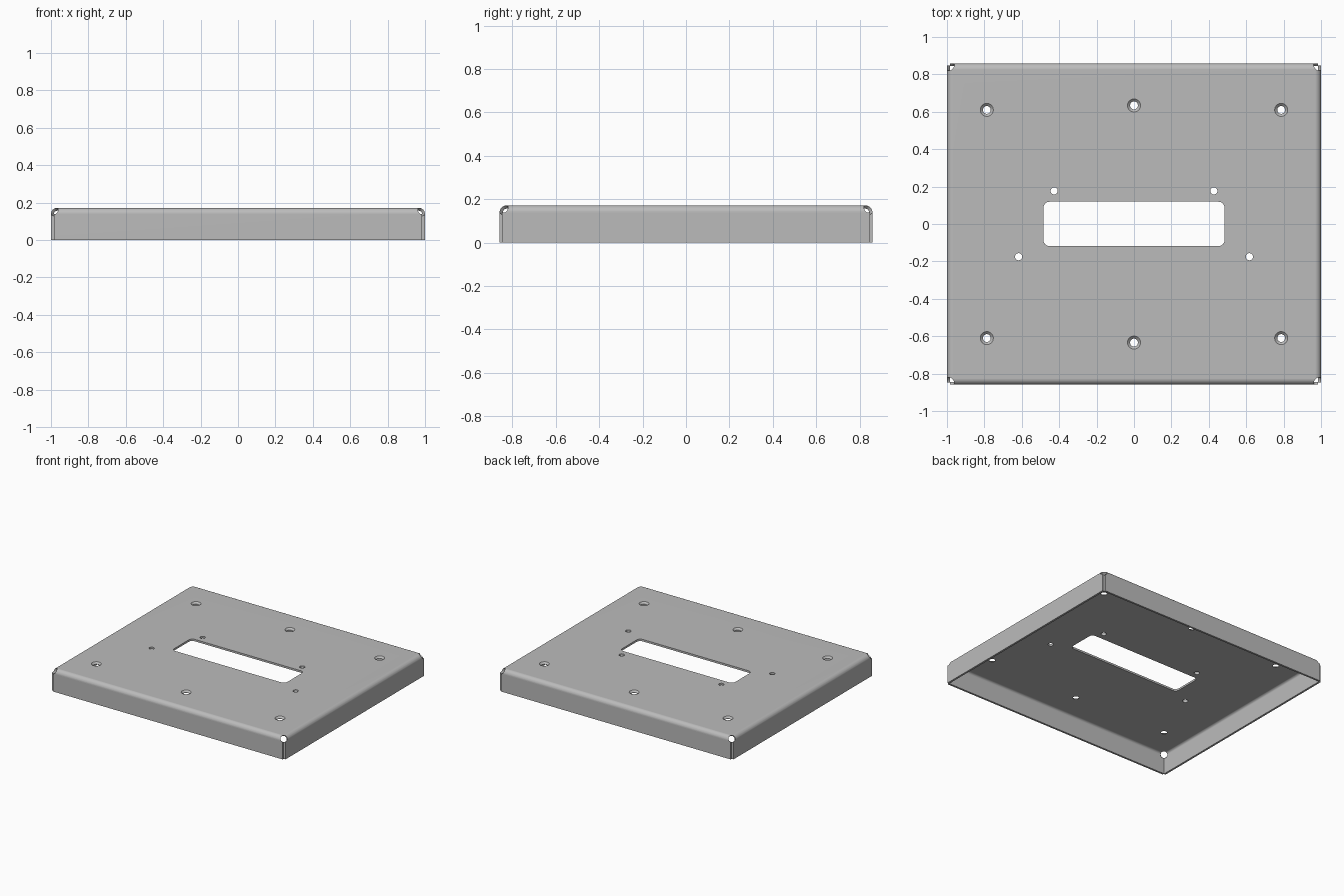
import bpy, bmesh
from math import sin, cos, pi
from mathutils import Vector, Matrix

if "Cube" in bpy.data.objects:
    bpy.data.objects.remove(bpy.data.objects["Cube"])

W, D, H = 1.0, 0.859, 0.172      # half width, half depth, height
T, R = 0.015, 0.033              # sheet thickness, outer bend radius
GAP, STEPS = 0.002, 8


def new_object(name, bm):
    me = bpy.data.meshes.new(name)
    bm.to_mesh(me)
    bm.free()
    ob = bpy.data.objects.new(name, me)
    bpy.context.collection.objects.link(ob)
    return ob


def sheet():
    """Flat plate with four bent-down flanges, outer skin only."""
    bm = bmesh.new()
    px, py = W - R, D - R
    c = [bm.verts.new((x, y, H)) for x, y in ((-px, -py), (px, -py), (px, py), (-px, py))]
    bm.faces.new(c)
    # outward direction, bend start, half width, setback of the flange ends
    sides = [(Vector((0, -1, 0)), py, px, 0.017), (Vector((1, 0, 0)), px, py, 0.012),
             (Vector((0, 1, 0)), py, px, 0.017), (Vector((-1, 0, 0)), px, py, 0.012)]
    for i, (out, reach, half, setback) in enumerate(sides):
        along = Vector((-out.y, out.x, 0))
        a, b = c[i], c[(i + 1) % 4]
        # bend arc followed by the straight drop
        rows = [(R * sin(k / STEPS * pi / 2), H - R + R * cos(k / STEPS * pi / 2))
                for k in range(1, STEPS + 1)] + [(R, 0)]
        for d, z in rows:
            w = half + min(d - GAP, R - setback)
            p = out * (reach + d) + Vector((0, 0, z))
            a2, b2 = bm.verts.new(p - along * w), bm.verts.new(p + along * w)
            bm.faces.new((a, a2, b2, b))
            a, b = a2, b2
    bm.normal_update()
    return new_object("bent_cover_plate", bm)


def add_lathe(bm, profile, matrix, n=32):
    """Closed solid of revolution from (radius, height) rings."""
    rings = [[bm.verts.new(matrix @ Vector((r * cos(2 * pi * i / n), r * sin(2 * pi * i / n), z)))
              for i in range(n)] for r, z in profile]
    for lo, hi in zip(rings, rings[1:]):
        for i in range(n):
            j = (i + 1) % n
            bm.faces.new((lo[i], lo[j], hi[j], hi[i]))
    bm.faces.new(rings[0][::-1])
    bm.faces.new(rings[-1])


def add_slot(bm, hx, y0, y1, r):
    """Rounded rectangular window."""
    pts = []
    for k, (cx, cy) in enumerate(((hx - r, y1 - r), (r - hx, y1 - r), (r - hx, y0 + r), (hx - r, y0 + r))):
        for s in range(9):
            t = (k + s / 8) * pi / 2
            pts.append((cx + r * cos(t), cy + r * sin(t)))
    lo = [bm.verts.new((x, y, H - 0.06)) for x, y in pts]
    hi = [bm.verts.new((x, y, H + 0.05)) for x, y in pts]
    bm.faces.new(lo[::-1])
    bm.faces.new(hi)
    for i in range(len(pts)):
        j = (i + 1) % len(pts)
        bm.faces.new((lo[i], lo[j], hi[j], hi[i]))


plate = sheet()
sol = plate.modifiers.new("thickness", 'SOLIDIFY')
sol.thickness, sol.offset, sol.use_even_offset = T, -1, True

# all cut-outs in one helper mesh
bm = bmesh.new()
add_slot(bm, 0.484, -0.118, 0.119, 0.032)
countersink = [(0.021, -0.05), (0.021, -0.013), (0.035, 0), (0.035, 0.05)]
for sx in (-1, 1):
    for sy in (-1, 1):
        add_lathe(bm, countersink, Matrix.Translation((sx * 0.787, sy * 0.61, H)))
        # diagonal corner relief
        axis = Vector((sx, sy, 1)).normalized()
        centre = Vector((sx * (W - 0.6 * R), sy * (D - 0.6 * R), H - 0.6 * R))
        add_lathe(bm, [(0.024, -0.05), (0.024, 0.05)],
                  Matrix.Translation(centre) @ axis.to_track_quat('Z', 'Y').to_matrix().to_4x4())
    add_lathe(bm, countersink, Matrix.Translation((0, sx * 0.634, H)))
    for x, y in ((0.427, 0.177), (0.617, -0.175)):
        add_lathe(bm, [(0.019, -0.05), (0.019, 0.05)], Matrix.Translation((sx * x, y, H)))
cutter = new_object("hole_cutter", bm)
cutter.hide_render = True
cutter.hide_set(True)

cut = plate.modifiers.new("holes", 'BOOLEAN')
cut.operation, cut.solver, cut.object = 'DIFFERENCE', 'EXACT', cutter
cut.use_self = True

# bake the modifiers, then smooth the bends and hole walls
bpy.context.view_layer.objects.active = plate
plate.select_set(True)
for m in ("thickness", "holes"):
    bpy.ops.object.modifier_apply(modifier=m)
bpy.data.objects.remove(cutter)
bpy.ops.object.shade_smooth_by_angle(angle=0.5)
flat = plate.modifiers.new("flat_panels", 'WEIGHTED_NORMAL')
flat.keep_sharp = True

# mid-grey sheet metal
metal = bpy.data.materials.new("grey_metal")
metal.diffuse_color = (0.5, 0.5, 0.5, 1)
metal.use_nodes = True
metal.node_tree.nodes["Principled BSDF"].inputs["Base Color"].default_value = metal.diffuse_color
plate.data.materials.clear()
plate.data.materials.append(metal)
for p in plate.data.polygons:
    p.material_index = 0
